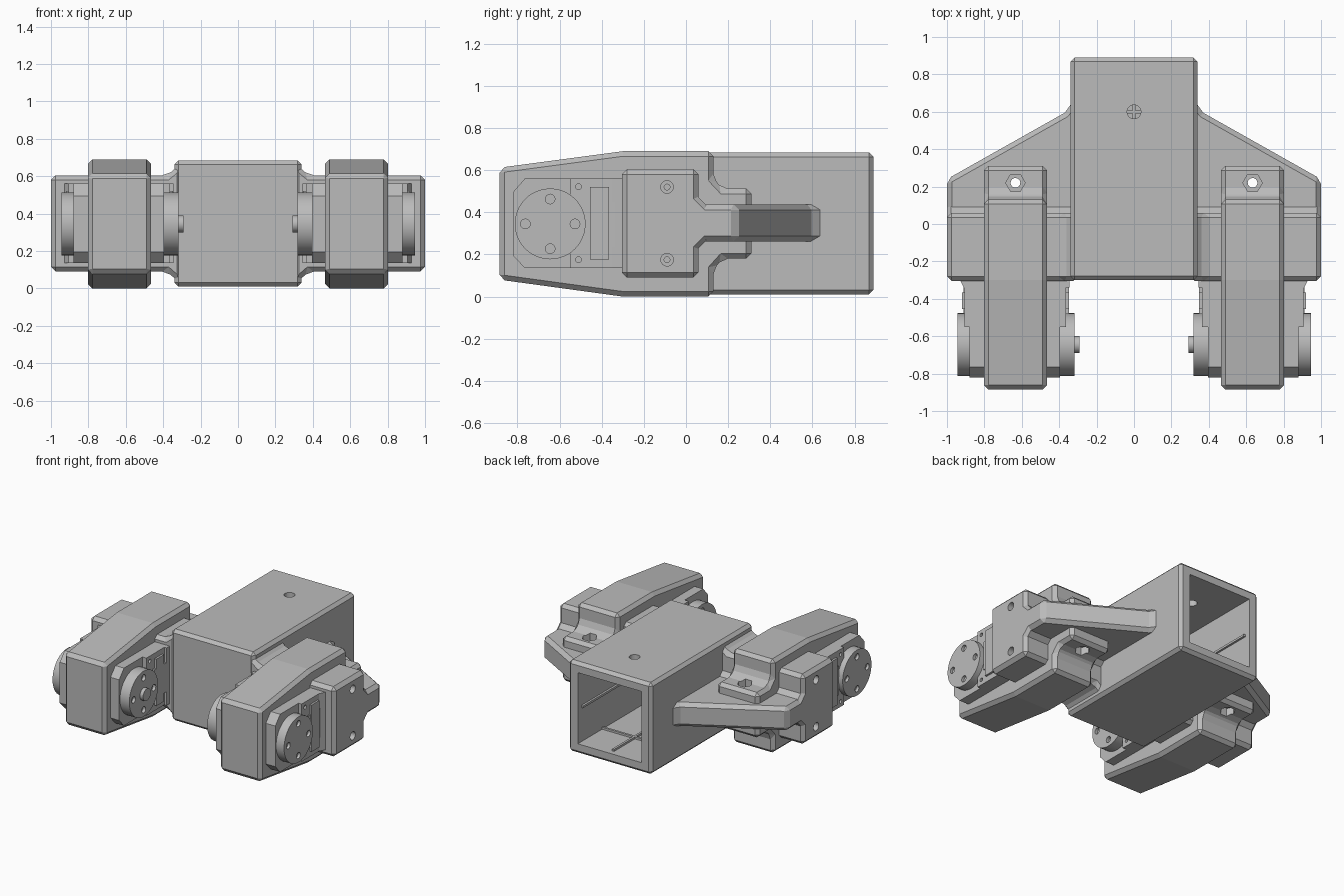
import bpy, bmesh
from math import cos, sin, pi
from mathutils import Vector

cube = bpy.data.objects.get("Cube")
if cube:
    bpy.data.objects.remove(cube, do_unlink=True)

grey = bpy.data.materials.new("plain grey")
grey.use_nodes = True
grey.diffuse_color = (0.5, 0.5, 0.5, 1)
grey.node_tree.nodes["Principled BSDF"].inputs["Base Color"].default_value = (0.5, 0.5, 0.5, 1)


def apply(ob, mod):
    bpy.context.view_layer.objects.active = ob
    bpy.ops.object.modifier_apply(modifier=mod.name)


def prism(name, axis, pts, lo, hi, bevel=0):
    """Extrude a 2D profile along an axis, with optional chamfered edges."""
    place = {"x": lambda a, b, t: (t, a, b),
             "y": lambda a, b, t: (a, t, b),
             "z": lambda a, b, t: (a, b, t)}[axis]
    bm = bmesh.new()
    face = bm.faces.new([bm.verts.new(place(a, b, lo)) for a, b in pts])
    top = bmesh.ops.extrude_face_region(bm, geom=[face])["geom"]
    bmesh.ops.translate(bm, vec=Vector(place(0, 0, hi - lo)),
                        verts=[g for g in top if isinstance(g, bmesh.types.BMVert)])
    bmesh.ops.recalc_face_normals(bm, faces=bm.faces)
    mesh = bpy.data.meshes.new(name)
    bm.to_mesh(mesh)
    bm.free()
    mesh.materials.append(grey)
    ob = bpy.data.objects.new(name, mesh)
    bpy.context.collection.objects.link(ob)
    if bevel:
        mod = ob.modifiers.new("chamfer", "BEVEL")
        mod.width, mod.segments = bevel, 1
        apply(ob, mod)
    return ob


def rect(a0, b0, a1, b1):
    return [(a0, b0), (a1, b0), (a1, b1), (a0, b1)]


def ring(a, b, r, n=24):
    return [(a + r * cos(2 * pi * i / n), b + r * sin(2 * pi * i / n)) for i in range(n)]


def cut(ob, axis, pts, lo, hi):
    tool = prism("cutter", axis, pts, lo, hi)
    tool.hide_render = True
    mod = ob.modifiers.new("cut", "BOOLEAN")
    mod.operation, mod.object, mod.solver = "DIFFERENCE", tool, "EXACT"
    apply(ob, mod)
    bpy.data.objects.remove(tool, do_unlink=True)


def mirror(ob):
    ob.modifiers.new("other side", "MIRROR").use_mirror_merge = False


def smooth(ob):
    bpy.ops.object.select_all(action="DESELECT")
    ob.select_set(True)
    bpy.context.view_layer.objects.active = ob
    bpy.ops.object.shade_smooth_by_angle(angle=0.5)


MID = 0.345   # height of the symmetry plane

# central body, open at the back, with a hole in the roof
body = prism("central_body", "y", rect(-0.34, 0.01, 0.34, 0.685), -0.3, 0.89, 0.022)
cut(body, "y", rect(-0.26, 0.085, 0.26, 0.61), -0.22, 1)
cut(body, "z", ring(0, 0.6, 0.037), 0.5, 0.8)

# thin ribs inside the body
prism("floor_rib", "y", rect(-0.008, 0.08, 0.008, 0.1), -0.22, 0.85)
prism("roof_rib", "y", rect(-0.008, 0.595, 0.008, 0.615), -0.22, 0.55)
prism("cross_rib", "x", rect(0.592, 0.08, 0.608, 0.1), -0.26, 0.26)
mirror(prism("wall_rib", "y", rect(0.245, MID - 0.008, 0.265, MID + 0.008), -0.22, 0.85))

# side block with flared root and counterbored screws
block = prism("side_block", "y", [(0.3, 0.02), (0.38, 0.09), (1, 0.09), (1, 0.605),
                                  (0.38, 0.605), (0.3, 0.67)], -0.305, 0.06, 0.025)
for z in (0.175, 0.52):
    cut(block, "x", ring(-0.09, z, 0.03), 0.96, 1.1)
    cut(block, "x", ring(-0.09, z, 0.014, 12), 0.88, 0.97)
mirror(block)

# brace wing and the taper joining it to the block
mirror(prism("brace_wing", "z", [(0.28, 0.72), (0.37, 0.595), (1, 0.24), (1, 0), (0.28, 0)],
             0.262, 0.438, 0.026))
mirror(prism("wing_root", "x", [(0, 0.17), (0.11, 0.28), (0.11, 0.42), (0, 0.53)],
             0.3, 1, 0.022))

# tall arm housing with a low step at the back holding a bolt
housing = prism("arm_housing", "x",
                [(-0.885, 0.08), (-0.885, 0.612), (-0.3, 0.69), (0.13, 0.69), (0.13, 0.56),
                 (0.175, 0.512), (0.31, 0.512), (0.31, 0.18), (0.175, 0.18), (0.13, 0.13),
                 (0.13, 0), (-0.3, 0)], 0.465, 0.803, 0.024)
cut(housing, "z", ring(0.634, 0.22, 0.052, 6), 0.46, 0.6)
cut(housing, "z", ring(0.634, 0.22, 0.052, 6), 0.1, 0.23)
mirror(housing)

# through bolt hole runs through housing and wing
for ob in (housing, bpy.data.objects["brace_wing"]):
    ob.modifiers.clear()
    cut(ob, "z", ring(0.634, 0.22, 0.026, 16), 0, 0.69)
    mirror(ob)

# motor body with clipped front corners
mirror(prism("motor_body", "x", [(-0.822, 0.195), (-0.822, 0.495), (-0.765, 0.56), (-0.28, 0.56),
                                 (-0.28, 0.135), (-0.765, 0.135)], 0.395, 0.88))

# motor ears, cable covers and root flare
ears = prism("motor_ears", "x", rect(-0.55, 0.135, -0.28, 0.56), 0.363, 0.905)
for z in (0.175, 0.522):
    cut(ears, "x", ring(-0.51, z, 0.014, 12), 0.89, 1)
    cut(ears, "x", ring(-0.51, z, 0.014, 12), 0.3, 0.38)
mirror(ears)
mirror(prism("cable_cover", "x", rect(-0.455, 0.175, -0.365, 0.52), 0.347, 0.92))
mirror(prism("cable_bar", "x", rect(-0.48, 0.235, -0.28, 0.45), 0.347, 0.912))
mirror(prism("root_flare", "z", [(0.345, -0.29), (0.345, -0.34), (0.9, -0.36), (0.935, -0.29)],
             0.135, 0.56))

# round horns on both sides of the motor, each with four screw holes
for name, lo, hi, face in (("outer_horn", 0.87, 0.945, 0.925), ("inner_horn", 0.318, 0.4, 0.28)):
    horn = prism(name, "x", ring(-0.645, MID, 0.168, 48), lo, hi)
    for dy, dz in ((0.118, 0), (-0.118, 0), (0, 0.118), (0, -0.118)):
        cut(horn, "x", ring(-0.645 + dy, MID + dz, 0.023, 16), face, face + 0.06)
    smooth(horn)
    mirror(horn)

# small shaft hub on the inner horn
hub = prism("shaft_hub", "x", ring(-0.645, MID, 0.045), 0.292, 0.33)
smooth(hub)
mirror(hub)
